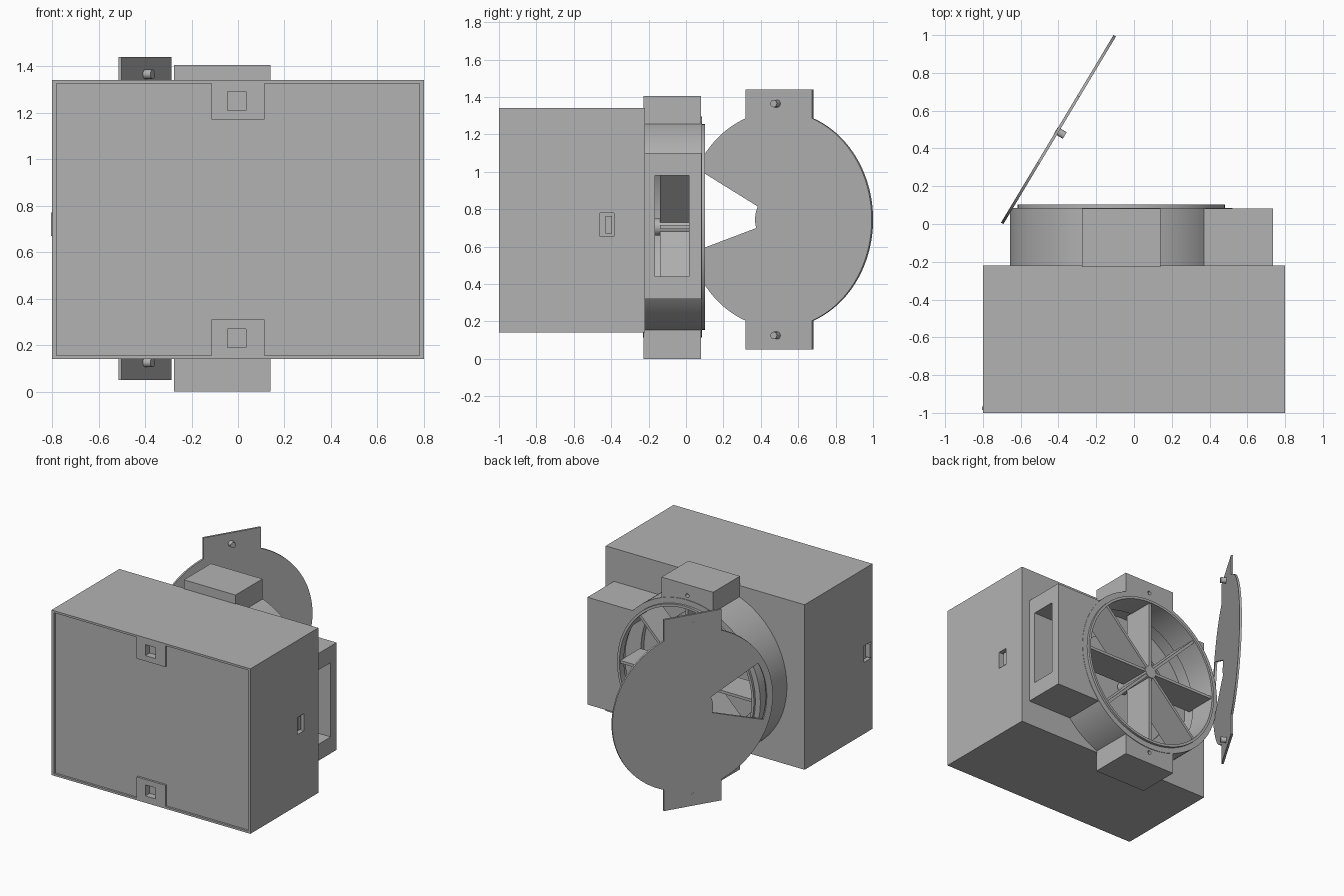
import bpy, bmesh, math
from mathutils import Matrix, Vector

old = bpy.data.objects.get("Cube")
if old:
    bpy.data.objects.remove(old, do_unlink=True)

grey = bpy.data.materials.new("plain grey")
grey.use_nodes = True
colour = (0.45, 0.45, 0.45, 1)
grey.diffuse_color = colour
grey.node_tree.nodes["Principled BSDF"].inputs["Base Color"].default_value = colour


def frame(u, v, origin=(0, 0, 0)):
    """Matrix whose x and y axes are u and v."""
    u, v = Vector(u), Vector(v)
    m = Matrix((u, v, u.cross(v))).transposed().to_4x4()
    return Matrix.Translation(origin) @ m


UPRIGHT = frame((1, 0, 0), (0, 0, 1))  # profile in x-z, depth along -y


def prism(name, pts, lo, hi, m=UPRIGHT):
    """Extrude a flat outline between two depths."""
    bm = bmesh.new()
    face = bm.faces.new([bm.verts.new((x, y, lo)) for x, y in pts])
    ext = bmesh.ops.extrude_face_region(bm, geom=[face])["geom"]
    bmesh.ops.translate(bm, verts=[g for g in ext if isinstance(g, bmesh.types.BMVert)],
                        vec=(0, 0, hi - lo))
    bm.transform(m)
    bmesh.ops.recalc_face_normals(bm, faces=bm.faces)
    mesh = bpy.data.meshes.new(name)
    bm.to_mesh(mesh)
    bm.free()
    ob = bpy.data.objects.new(name, mesh)
    bpy.context.collection.objects.link(ob)
    mesh.materials.append(grey)
    return ob


def arc(r, a0, a1, n, cx=0, cz=0):
    return [(cx + r * math.cos(a0 + (a1 - a0) * i / n),
             cz + r * math.sin(a0 + (a1 - a0) * i / n)) for i in range(n + 1)]


def box(name, x, y, z):
    return prism(name, [(x[0], z[0]), (x[1], z[0]), (x[1], z[1]), (x[0], z[1])], -y[1], -y[0])


def cylinder(name, r, y, cx, cz, n=96):
    return prism(name, arc(r, 0, math.tau, n, cx, cz)[:-1], -y[1], -y[0])


def combine(ob, other, operation="DIFFERENCE"):
    mod = ob.modifiers.new("combine", "BOOLEAN")
    mod.operation, mod.solver, mod.object = operation, "EXACT", other
    bpy.context.view_layer.objects.active = ob
    bpy.ops.object.modifier_apply(modifier=mod.name)
    bpy.data.objects.remove(other, do_unlink=True)


def smooth(ob):
    bpy.ops.object.select_all(action="DESELECT")
    ob.select_set(True)
    bpy.context.view_layer.objects.active = ob
    bpy.ops.object.shade_smooth_by_angle(angle=math.radians(30))


# Main case with a recessed front panel, leaving a latch block top and bottom
case = box("main_case", (-0.8, 0.8), (-1, -0.22), (0.14, 1.34))
half = [(0.78, 0.585), (0.115, 0.585), (0.115, 0.43), (-0.115, 0.43), (-0.115, 0.585), (-0.78, 0.585)]
outline = half + [(-x, -z) for x, z in half]
combine(case, prism("panel_cutter", [(x, z + 0.74) for x, z in outline], 0.985, 1.1))
for s in (-1, 1):
    zc = 0.74 + s * 0.51
    combine(case, box("latch_cutter", (-0.045, 0.035), (-1.1, -0.95), (zc - 0.04, zc + 0.04)))
combine(case, box("right_cutter", (0.75, 0.9), (-0.46, -0.385), (0.655, 0.78)))
combine(case, box("left_cutter", (-0.9, -0.77), (-0.985, -0.9), (0.66, 0.78)))
box("right_socket_step", (0.74, 0.785), (-0.43, -0.395), (0.67, 0.765))
box("left_catch", (-0.805, -0.76), (-0.985, -0.965), (0.67, 0.77))

# Drum housing: ring, top and bottom lugs and side chute in one body
CX, CZ = -0.0675, 0.705
drum = cylinder("drum_housing", 0.59, (-0.23, 0.085), CX, CZ)
combine(drum, box("lugs", (CX - 0.2075, CX + 0.2075), (-0.228, 0.081), (0, 1.405)), "UNION")
combine(drum, box("chute", (0.2, 0.735), (-0.226, 0.083), (0.32, 1.10)), "UNION")
combine(drum, cylinder("bore", 0.545, (-0.2, 0.2), CX, CZ))
combine(drum, cylinder("floor_recess", 0.4, (-0.215, 0.2), CX, CZ))
combine(drum, box("chute_cutter", (0.3, 0.9), (-0.165, 0.015), (0.44, 0.98)))
for s in (-1, 1):
    combine(drum, cylinder("pin_hole", 0.014, (0.03, 0.2), CX, CZ + s * 0.62, 16))
smooth(drum)

# Raised lip round the drum mouth
lip = cylinder("drum_lip", 0.55, (-0.1, 0.102), CX, CZ)
combine(lip, cylinder("lip_bore", 0.532, (-0.2, 0.2), CX, CZ))
combine(lip, box("lip_gap", (0.2, 0.9), (-0.2, 0.05), (0.44, 0.98)))
smooth(lip)

# Rotor: hub with eight blades
hub = cylinder("rotor_hub", 0.045, (-0.2, 0.095), CX, CZ, 32)
smooth(hub)
for i in range(8):
    a = i * math.pi / 4
    d = Vector((math.cos(a), 0, math.sin(a)))
    e = Vector((-math.sin(a), 0, math.cos(a)))
    m = frame(d, e, (CX, 0, CZ))
    prism("rotor_blade_%d" % (i + 1),
          [(0.03, -0.01), (0.535, -0.01), (0.535, 0.01), (0.03, 0.01)], -0.09, 0.14, m)

# Open swinging cover: disc with two tabs and a wedge opening
swing = math.atan2(1.0, 0.6)
cover_m = frame((math.cos(swing), math.sin(swing), 0), (0, 0, 1), (-0.4, 0.5, 0.745))
R, TAB, TOP = 0.579, 0.207, 0.695
t = math.acos(TAB / R)
pts = arc(R, -t, t, 64) + [(TAB, TOP), (-TAB, TOP)]
pts += arc(R, math.pi - t, math.pi + t, 64) + [(-TAB, -TOP), (TAB, -TOP)]
cover = prism("swing_cover", pts, -0.0075, 0.0075, cover_m)
a0, a1 = math.radians(152), math.radians(198)
wedge = arc(0.535, a0, a1, 16) + arc(0.148, a1, a0, 8)
combine(cover, prism("wedge_cutter", wedge, -0.1, 0.1, cover_m))
smooth(cover)

# Locating pins on the cover tabs
for name, s in (("upper_pin", 1), ("lower_pin", -1)):
    pin = prism(name, arc(0.02, 0, math.tau, 24, -0.01, s * 0.62)[:-1], -0.009, 0.045, cover_m)
    smooth(pin)
